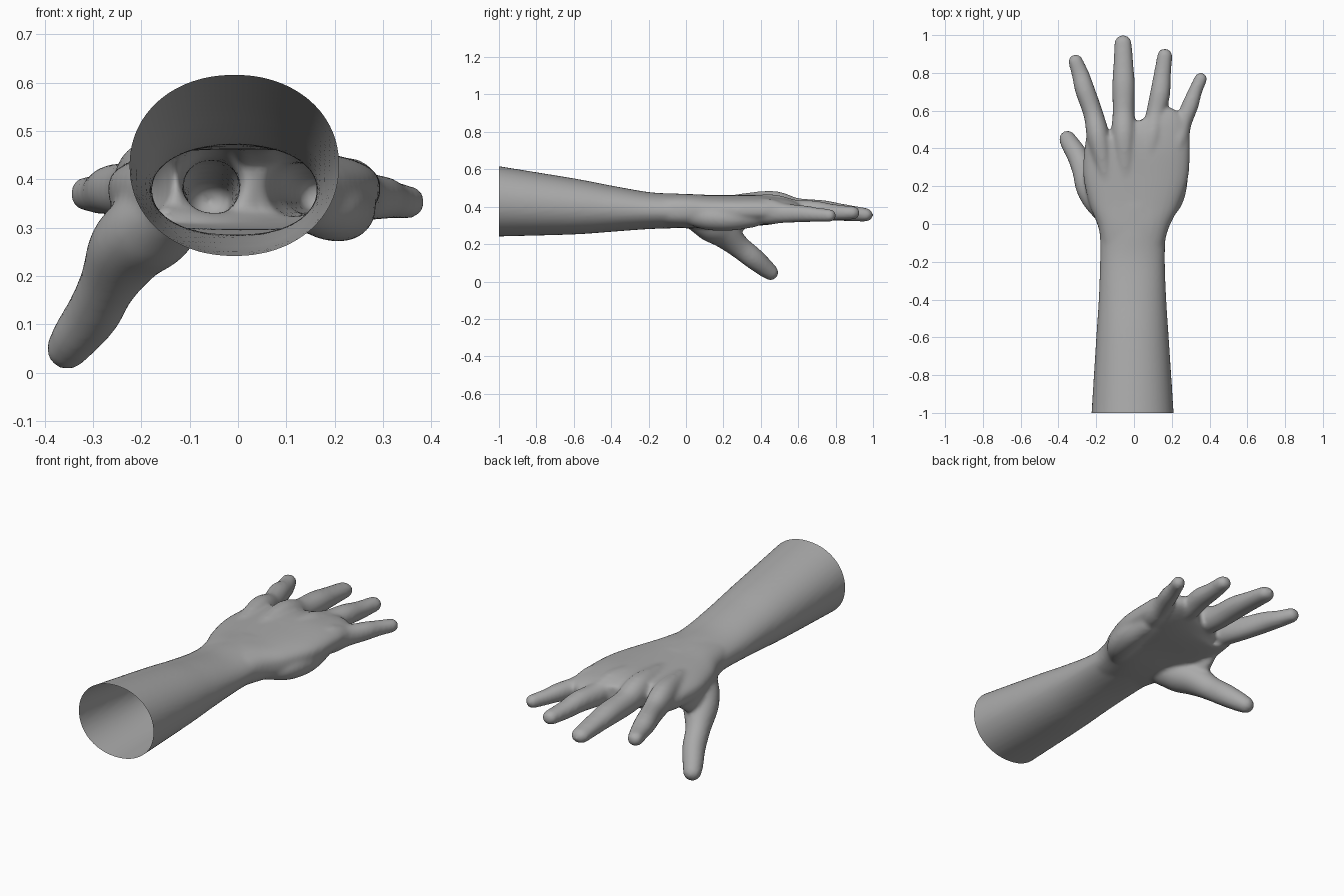
import bpy, bmesh, math
from mathutils import Vector

cube = bpy.data.objects.get("Cube")
if cube:
    bpy.data.objects.remove(cube, do_unlink=True)

skin = bpy.data.materials.new("grey_skin")
skin.use_nodes = True
GREY = (0.4, 0.4, 0.4, 1)
skin.diffuse_color = GREY
skin.node_tree.nodes["Principled BSDF"].inputs["Base Color"].default_value = GREY


def spline(a, b, c, d, t):
    """Catmull-Rom blend of four control tuples."""
    return [q + 0.5 * t * (r - p + t * (2*p - 5*q + 4*r - s + t * (3*(q - r) + s - p)))
            for p, q, r, s in zip(a, b, c, d)]


def power(v, e):
    return math.copysign(abs(v) ** e, v)


def tube(bm, ctrl, square=2.0, round_end=True, steps=6, sides=40):
    """Closed loft through (x, y, z, half width, half height) stations."""
    pts = [ctrl[0]] + ctrl + [ctrl[-1]]
    path = [spline(*pts[i:i + 4], k / steps)
            for i in range(len(ctrl) - 1) for k in range(steps)] + [list(ctrl[-1])]
    if round_end:
        end = Vector(path[-1][:3])
        along = (end - Vector(path[-3][:3])).normalized()
        w, h = path[-1][3:]
        for k in range(1, 7):
            a = k * math.pi / 13
            path.append([*(end + along * w * math.sin(a)), w * math.cos(a), h * math.cos(a)])
    rings = []
    for i, p in enumerate(path):
        tan = (Vector(path[min(i + 1, len(path) - 1)][:3]) - Vector(path[max(i - 1, 0)][:3])).normalized()
        u = tan.cross(Vector((0, 0, 1))).normalized()
        v = u.cross(tan)
        ring = []
        for k in range(sides):
            a = 2 * math.pi * k / sides
            ring.append(bm.verts.new(Vector(p[:3]) + u * p[3] * power(math.cos(a), 2 / square)
                                     + v * p[4] * power(math.sin(a), 2 / square)))
        rings.append(ring)
    for r, s in zip(rings, rings[1:]):
        for k in range(sides):
            bm.faces.new((r[k], r[k - 1], s[k - 1], s[k]))
    bm.faces.new(rings[0])
    bm.faces.new(rings[-1][::-1])


def station(y, left, right, low, high):
    return ((left + right) / 2, y, (low + high) / 2, (right - left) / 2, (high - low) / 2)


bm = bmesh.new()

# Forearm, round at the open end and flatter at the wrist
tube(bm, [station(-1.06, -.228, .212, .238, .625), station(-1, -.225, .21, .24, .615),
          station(-.6, -.2, .184, .251, .55), station(-.4, -.187, .171, .265, .512),
          station(-.2, -.18, .164, .28, .478), station(-.05, -.182, .17, .285, .47),
          station(.1, -.2, .2, .29, .465)], 2.1, False)

# Palm
tube(bm, [station(-.15, -.165, .15, .295, .462), station(-.02, -.19, .182, .285, .468),
          station(.1, -.238, .238, .285, .463), station(.25, -.27, .285, .295, .462),
          station(.4, -.26, .296, .3, .462), station(.48, -.245, .285, .31, .452),
          station(.535, -.2, .2, .335, .43)], 2.6, False)

# Fingers: knuckle, three joints and a rounded tip
FINGERS = {
    "index": [(-.14, .2, .4, .04, .05), (-.185, .44, .405, .06, .073), (-.215, .58, .38, .052, .06),
              (-.26, .71, .378, .052, .052), (-.283, .79, .37, .046, .042), (-.309, .86, .37, .039, .036)],
    "middle": [(-.04, .2, .4, .045, .055), (-.053, .45, .41, .065, .075), (-.055, .59, .385, .058, .062),
               (-.055, .73, .38, .06, .055), (-.056, .83, .37, .054, .046), (-.058, .955, .357, .046, .037)],
    "ring": [(.06, .2, .39, .04, .05), (.093, .44, .395, .06, .072), (.116, .58, .38, .053, .058),
             (.138, .69, .38, .053, .052), (.15, .79, .37, .046, .043), (.163, .89, .367, .04, .036)],
    "little": [(.15, .2, .375, .04, .05), (.225, .42, .375, .058, .07), (.258, .53, .365, .046, .052),
               (.298, .63, .362, .044, .045), (.323, .7, .357, .037, .038), (.353, .768, .353, .034, .034)],
}
for ctrl in FINGERS.values():
    tube(bm, ctrl, 2.1)

# Thumb with its fleshy base
tube(bm, [(-.12, .02, .34, .06, .05), (-.17, .12, .305, .09, .085), (-.225, .2, .26, .085, .08),
          (-.268, .285, .185, .06, .062), (-.298, .36, .125, .056, .058),
          (-.335, .42, .075, .05, .05), (-.352, .45, .05, .045, .043)])

# Heel of the palm on the little finger side
tube(bm, [(.13, .02, .34, .04, .04), (.185, .12, .34, .07, .065), (.215, .24, .34, .07, .068),
          (.215, .36, .35, .06, .06)])

# Web of skin between thumb and index finger
tube(bm, [(-.17, .12, .35, .07, .04), (-.215, .25, .33, .05, .07), (-.22, .33, .35, .03, .05)])

bmesh.ops.recalc_face_normals(bm, faces=bm.faces)
mesh = bpy.data.meshes.new("hand_and_forearm")
bm.to_mesh(mesh)
bm.free()
hand = bpy.data.objects.new("hand_and_forearm", mesh)
bpy.context.collection.objects.link(hand)

# Fuse the parts into one soft skin
fuse = hand.modifiers.new("fuse", 'REMESH')
fuse.mode = 'VOXEL'
fuse.voxel_size = 0.01
soften = hand.modifiers.new("soften", 'SMOOTH')
soften.factor = 0.5
soften.iterations = 10
bpy.context.view_layer.objects.active = hand
hand.select_set(True)
for name in ("fuse", "soften"):
    bpy.ops.object.modifier_apply(modifier=name)

# Cut the forearm open, leaving a hollow shell
bm = bmesh.new()
bm.from_mesh(hand.data)
bmesh.ops.bisect_plane(bm, geom=bm.verts[:] + bm.edges[:] + bm.faces[:],
                       plane_co=(0, -1, 0), plane_no=(0, -1, 0), clear_outer=True)
bm.to_mesh(hand.data)
bm.free()
hand.data.materials.clear()
hand.data.materials.append(skin)
for poly in hand.data.polygons:
    poly.material_index = 0
    poly.use_smooth = True
